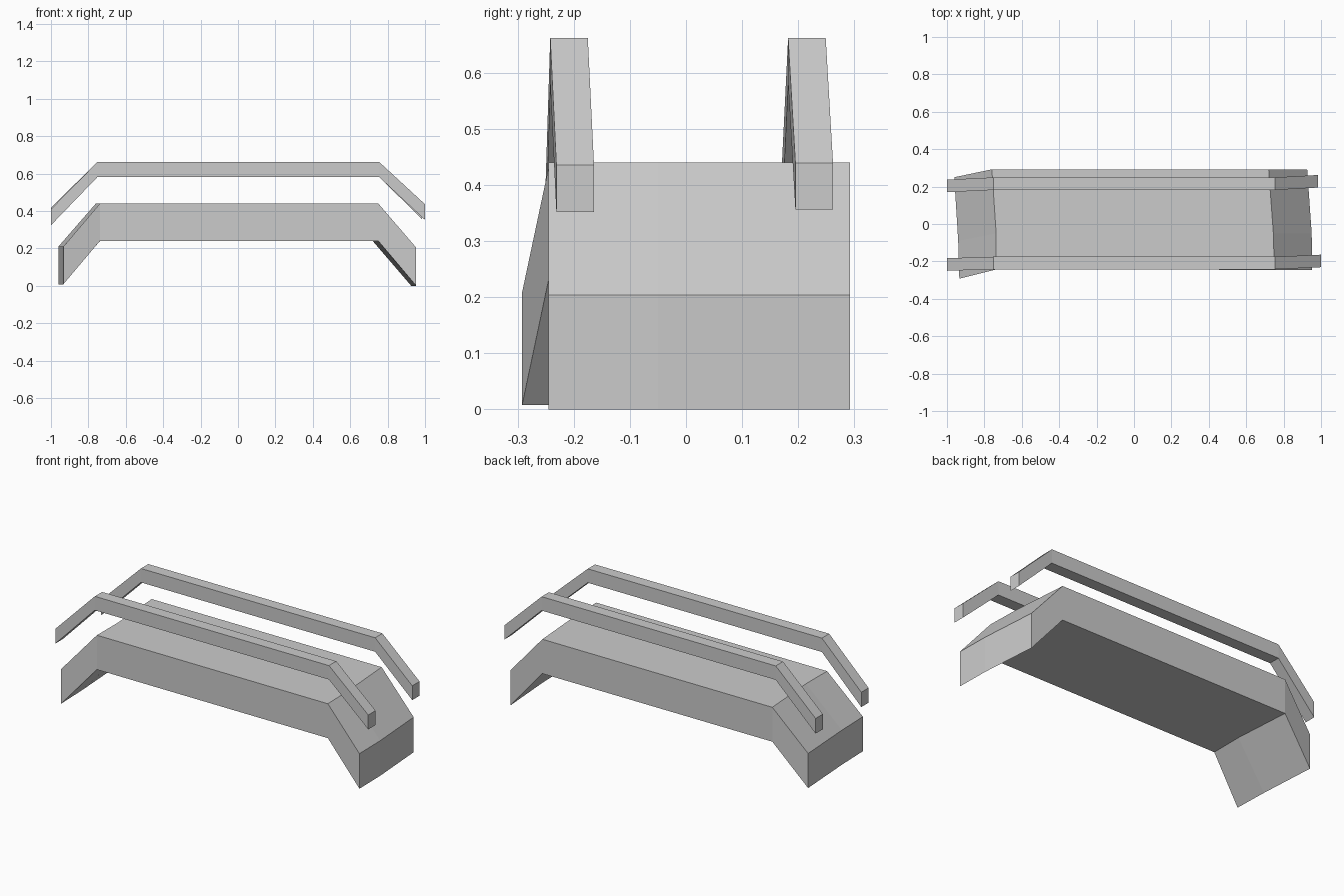
import bpy, bmesh

if "Cube" in bpy.data.objects:
    bpy.data.objects.remove(bpy.data.objects["Cube"])


def make_object(name, rows):
    """rows: stations along x, each a closed loop of points; lofted and capped."""
    bm = bmesh.new()
    loops = [[bm.verts.new(p) for p in row] for row in rows]
    n = len(loops[0])
    for a, b in zip(loops, loops[1:]):
        for i in range(n):
            j = (i + 1) % n
            bm.faces.new((a[i], a[j], b[j], b[i]))
    # end caps as strips between the top and bottom halves of the loop
    for loop in (loops[0], loops[-1]):
        for i in range(n // 2 - 1):
            bm.faces.new((loop[i], loop[i + 1], loop[n - 2 - i], loop[n - 1 - i]))
    bmesh.ops.recalc_face_normals(bm, faces=bm.faces)
    mesh = bpy.data.meshes.new(name)
    bm.to_mesh(mesh)
    bm.free()
    obj = bpy.data.objects.new(name, mesh)
    bpy.context.collection.objects.link(obj)
    return obj


def slab_loop(points, top, bottom):
    """Top edge front to back, then bottom edge back to front."""
    return ([(x, y, top) for x, y in points]
            + [(x, y, bottom) for x, y in reversed(points)])


# Deck: flat middle with sloping, slightly kinked ends
make_object("deck", [
    slab_loop([(-0.934, -0.292), (-0.94, -0.09), (-0.961, 0.25)], 0.209, 0.008),
    slab_loop([(-0.738, -0.243), (-0.737, -0.05), (-0.76, 0.292)], 0.44, 0.24),
    slab_loop([(0.75, -0.245), (0.745, -0.05), (0.72, 0.292)], 0.44, 0.24),
    slab_loop([(0.953, -0.245), (0.95, -0.05), (0.926, 0.292)], 0.204, 0.0),
])


# Rails: bars following the deck, with ends angled down and slightly skewed
def rail(name, stations):
    width = 0.067
    make_object(name, [slab_loop([(x, y), (x, y + width)], top, bottom)
                       for x, y, top, bottom in stations])


rail("front_rail", [
    (-1.0, -0.25, 0.41, 0.324),
    (-0.752, -0.242, 0.662, 0.581),
    (0.755, -0.242, 0.662, 0.581),
    (1.0, -0.231, 0.436, 0.352),
])
rail("back_rail", [
    (-1.0, 0.17, 0.418, 0.33),
    (-0.752, 0.182, 0.662, 0.581),
    (0.755, 0.182, 0.662, 0.581),
    (0.985, 0.195, 0.439, 0.356),
])
